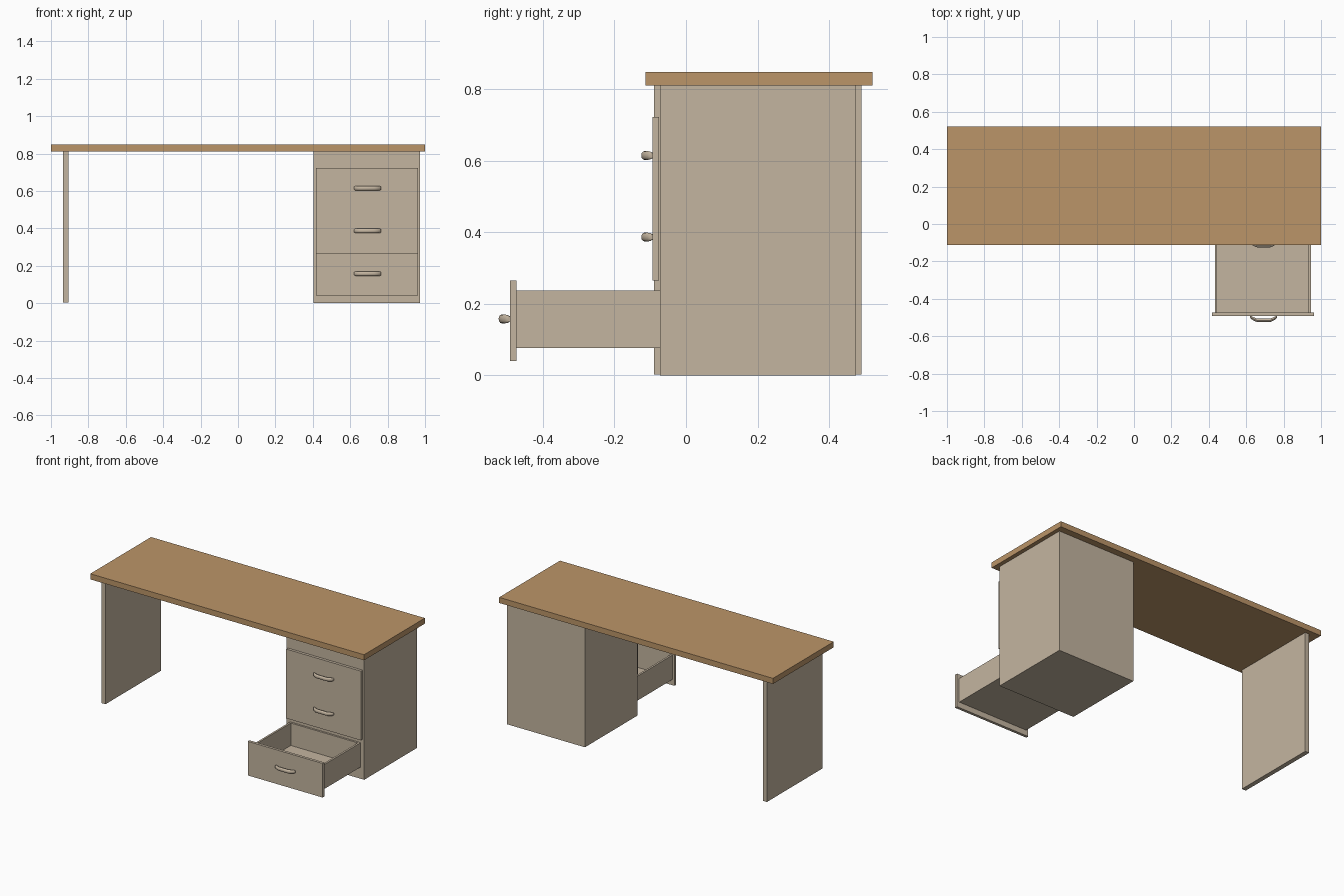
import bpy, bmesh, math

if "Cube" in bpy.data.objects:
    bpy.data.objects.remove(bpy.data.objects["Cube"])


def material(name, colour):
    m = bpy.data.materials.new(name)
    m.diffuse_color = (*colour, 1)
    m.use_nodes = True
    m.node_tree.nodes["Principled BSDF"].inputs["Base Color"].default_value = m.diffuse_color
    return m


WOOD = material("warm_wood", (0.50, 0.30, 0.14))
BEIGE = material("beige_laminate", (0.55, 0.46, 0.35))


def finish(bm, name, mat):
    bmesh.ops.recalc_face_normals(bm, faces=bm.faces)
    mesh = bpy.data.meshes.new(name)
    bm.to_mesh(mesh)
    bm.free()
    mesh.materials.append(mat)
    ob = bpy.data.objects.new(name, mesh)
    bpy.context.collection.objects.link(ob)
    return ob


def box(name, x, y, z, mat=BEIGE):
    """Box given by its (min, max) range on each axis."""
    bm = bmesh.new()
    bmesh.ops.create_cube(bm, size=1)
    for v in bm.verts:
        v.co = [r[0] + (c + 0.5) * (r[1] - r[0]) for c, r in zip(v.co, (x, y, z))]
    return finish(bm, name, mat)


def handle(name, x, y, z):
    """Bowed pull: an oval section swept along a shallow arch out from y."""
    # x offset, y offset, section scale
    half = [(0.072, -0.002, 0.6), (0.066, -0.008, 0.9), (0.052, -0.016, 1), (0.035, -0.023, 1)]
    path = [(-a, b, s) for a, b, s in half] + [(a, b, s) for a, b, s in reversed(half)]
    n = 12
    bm = bmesh.new()
    rings = []
    for px, py, s in path:
        ring = []
        for i in range(n):
            a = 2 * math.pi * i / n
            ring.append(bm.verts.new((x + px, y + py + 0.009 * s * math.cos(a),
                                      z + 0.0125 * s * math.sin(a))))
        rings.append(ring)
    for r0, r1 in zip(rings, rings[1:]):
        for i in range(n):
            j = (i + 1) % n
            bm.faces.new((r0[i], r0[j], r1[j], r1[i]))
    bm.faces.new(rings[0])
    bm.faces.new(rings[-1])
    ob = finish(bm, name, BEIGE)
    bpy.context.view_layer.objects.active = ob
    ob.select_set(True)
    bpy.ops.object.shade_smooth_by_angle(angle=math.radians(40))
    ob.select_set(False)


# Desktop, side panel and drawer cabinet
box("desktop", (-1, 1), (-0.113, 0.521), (0.811, 0.848), WOOD)
box("side_panel", (-0.935, -0.905), (-0.09, 0.491), (0.003, 0.811))
box("drawer_cabinet", (0.405, 0.973), (-0.073, 0.476), (0, 0.811))

# Drawer fronts with handles; the bottom drawer is pulled open
OPEN = -0.492
for label, front, z0, z1, zh in (("top", -0.093, 0.493, 0.722, 0.615),
                                 ("middle", -0.093, 0.265, 0.493, 0.387),
                                 ("bottom", OPEN, 0.04, 0.265, 0.158)):
    box(label + "_drawer_front", (0.416, 0.963), (front, front + 0.018), (z0, z1))
    handle(label + "_handle", 0.693, front, zh)

# Open drawer tray
DEPTH = (OPEN + 0.018, -0.068)
box("drawer_left_side", (0.432, 0.445), DEPTH, (0.077, 0.238))
box("drawer_right_side", (0.934, 0.947), DEPTH, (0.077, 0.238))
box("drawer_floor", (0.445, 0.934), DEPTH, (0.077, 0.09))
box("drawer_back", (0.445, 0.934), (-0.085, -0.068), (0.09, 0.238))
